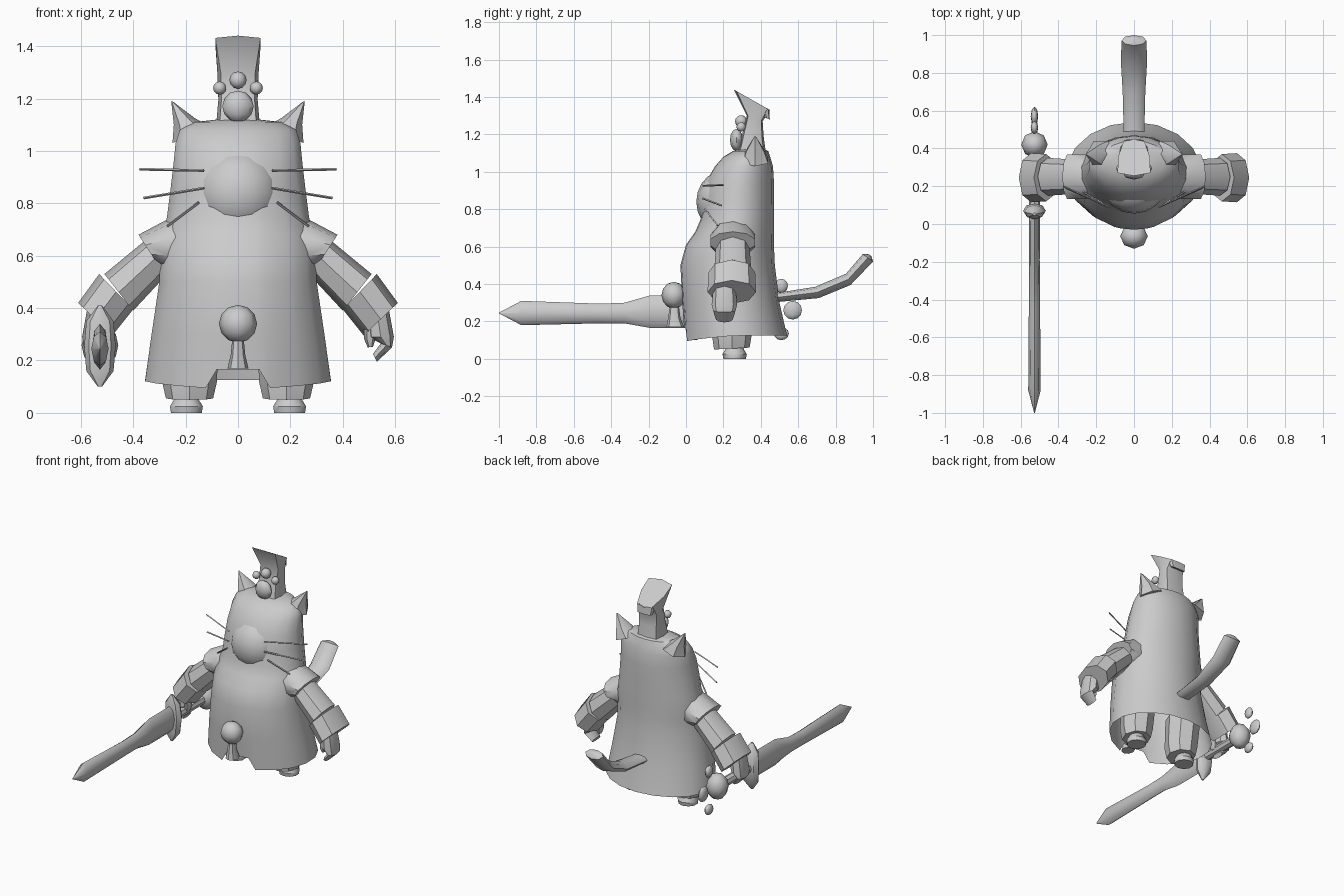
import bpy, bmesh, math
from mathutils import Vector

if "Cube" in bpy.data.objects:
    bpy.data.objects.remove(bpy.data.objects["Cube"])

grey = bpy.data.materials.new("plain grey")
grey.diffuse_color = (0.6, 0.6, 0.6, 1)
grey.use_nodes = True
grey.node_tree.nodes["Principled BSDF"].inputs["Base Color"].default_value = grey.diffuse_color


def finish(name, bm, angle=40):
    bmesh.ops.recalc_face_normals(bm, faces=bm.faces)
    me = bpy.data.meshes.new(name)
    bm.to_mesh(me)
    bm.free()
    me.materials.append(grey)
    ob = bpy.data.objects.new(name, me)
    bpy.context.collection.objects.link(ob)
    bpy.ops.object.select_all(action='DESELECT')
    ob.select_set(True)
    bpy.context.view_layer.objects.active = ob
    bpy.ops.object.shade_smooth_by_angle(angle=math.radians(angle))
    return ob


def loft(name, plane, centre, sections, angles=8, flip=1, power=1, open_start=False, hem=None):
    """Each section is (a0, b0, a1, b1, half_width[, taper]): two opposite
    edge points in the plane, and the half width across it."""
    if isinstance(angles, int):
        angles = [360 * i / angles for i in range(angles)]
    bm = bmesh.new()
    rings = []
    for k, (a0, b0, a1, b1, w, *taper) in enumerate(sections):
        if plane == 'yz':
            p, q, side = Vector((centre, a0, b0)), Vector((centre, a1, b1)), Vector((1, 0, 0))
        else:
            p, q, side = Vector((a0, centre, b0)), Vector((a1, centre, b1)), Vector((0, 1, 0))
        mid, half = (p + q) / 2, (p - q) / 2
        ring = []
        for d in angles:
            c, s = math.cos(math.radians(d)), math.sin(math.radians(d))
            c = math.copysign(abs(c) ** power, c)
            s = math.copysign(abs(s) ** power, s)
            t = 1 + (taper[0] * c if taper else 0)
            co = mid + half * c + side * (w * s * t)
            if hem and k == 0:
                co.z = hem(d)
            co.x *= flip
            ring.append(bm.verts.new(co))
        rings.append(ring)
    n = len(angles)
    for r0, r1 in zip(rings, rings[1:]):
        for i in range(n):
            j = (i + 1) % n
            bm.faces.new((r0[i], r0[j], r1[j], r1[i]))
    if not open_start:
        bm.faces.new(rings[0])
    bm.faces.new(rings[-1])
    return finish(name, bm)


def ball(name, centre, radii, u=8, v=6):
    bm = bmesh.new()
    bmesh.ops.create_uvsphere(bm, u_segments=u, v_segments=v, radius=1)
    for vert in bm.verts:
        vert.co = Vector(centre) + Vector([a * b for a, b in zip(vert.co, radii)])
    return finish(name, bm, 60)


def rod(name, start, end, r):
    a, b = Vector(start), Vector(end)
    bm = bmesh.new()
    bmesh.ops.create_cone(bm, segments=4, radius1=r, radius2=r, depth=(b - a).length, cap_ends=True)
    rot = (b - a).to_track_quat('Z', 'Y')
    for v in bm.verts:
        v.co = rot @ v.co + (a + b) / 2
    return finish(name, bm)


# Coat and head in one skin, open below with a notch in the front hem
def hem_height(d):
    d = min(d, 360 - d)
    if d < 15:
        return 0.165
    return 0.095 + 0.03 * min(1, (d - 20) / 70)


half = [13, 20, 40, 60, 80, 100, 120, 140, 160]
body_angles = [0] + half + [180] + [360 - d for d in reversed(half)]
profile = [(.11, .36, -.01, .54), (.30, .335, -.02, .50), (.50, .305, -.03, .475),
           (.61, .30, 0, .47), (.68, .29, .05, .47), (.75, .275, .08, .47),
           (.85, .262, .09, .47), (.95, .25, .11, .47), (1.03, .242, .155, .465),
           (1.08, .225, .20, .45), (1.11, .17, .25, .44), (1.12, .08, .29, .42)]
loft("coat_and_head", 'yz', 0, [(f, z, b, z, w) for z, w, f, b in profile],
     body_angles, open_start=True, hem=hem_height)
ball("muzzle", (0, .20, .84), (.165, .145, .165), 16, 10)

# Hat with a flaring slanted top and a flap behind
loft("hat", 'yz', 0, [(.27, 1.08, .43, 1.08, .085), (.30, 1.20, .415, 1.19, .075),
                      (.325, 1.30, .41, 1.27, .078), (.255, 1.44, .45, 1.33, .085, .25)],
     power=.5)
loft("hat_flap", 'yz', 0, [(.37, 1.37, .445, 1.33, .065), (.42, 1.29, .448, 1.28, .055)], power=.5)
ball("badge_pad", (0, .27, 1.17), (.06, .035, .06))
for x, z, r in ((-.07, 1.24, .025), (0, 1.27, .033), (.07, 1.24, .025)):
    ball("badge_toe", (x, .295, z), (r, r, r))

for s in (1, -1):
    # Ears
    loft("ear", 'xz', .37, [(.25, 1.03, .10, 1.09, .08), (.245, 1.10, .165, 1.125, .055),
                            (.255, 1.19, .248, 1.188, .005)], 6, s)
    # Whiskers
    for a, b in (((.13, .09, .925), (.375, .20, .93)), ((.13, .09, .858), (.36, .19, .82)),
                 ((.15, .10, .803), (.27, .17, .713))):
        rod("whisker", (a[0] * s, a[1], a[2]), (b[0] * s, b[1], b[2]), .005)
    # Arms
    loft("shoulder", 'xz', .25, [(.15, .78, .15, .53, .10), (.28, .733, .25, .53, .125),
                                 (.38, .68, .305, .565, .125)], 10, s)
    loft("arm", 'xz', .25, [(.34, .67, .27, .53, .09), (.51, .53, .40, .39, .10)], 8, s)
    loft("cuff", 'xz', .245, [(.53, .53, .40, .395, .125), (.61, .42, .48, .295, .13)], 8, s)
    loft("hand", 'xz', .205, [(.575, .40, .49, .35, .06), (.595, .29, .495, .29, .068),
                              (.588, .25, .545, .265, .06), (.53, .195, .515, .225, .045)], 8, s)
    loft("thumb", 'xz', .19, [(.53, .33, .48, .32, .03), (.525, .28, .482, .28, .03),
                              (.515, .252, .495, .25, .018)], 6, s)
    # Legs
    loft("trouser_leg", 'yz', .185, [(.15, .05, .34, .06, .09), (.14, .12, .35, .12, .105),
                                     (.15, .32, .38, .32, .11)], 8, s)
    loft("foot", 'yz', .197, [(.20, 0, .32, 0, .062), (.195, .025, .325, .025, .066),
                              (.21, .05, .31, .05, .05), (.22, .09, .30, .09, .04)], 10, s)

# Bell on the front of the coat
ball("bell", (0, -.065, .34), (.073, .066, .072))
loft("bell_tassel", 'yz', 0, [(-.105, .17, -.01, .17, .04), (-.095, .22, -.03, .22, .028),
                              (-.085, .30, -.04, .30, .02)])

# Tail
loft("tail", 'yz', 0, [(.40, .35, .40, .30, .05), (.50, .355, .50, .305, .055),
                       (.69, .385, .71, .325, .06), (.855, .455, .88, .395, .07),
                       (.945, .56, 1.0, .52, .065), (.975, .56, .99, .55, .02)])

# Sword along the depth axis, with paw-shaped pommel
X = -.527
loft("blade", 'yz', X, [(-1, .247, -1, .243, .002), (-.88, .31, -.88, .18, .033),
                        (-.46, .295, -.46, .19, .03), (-.33, .30, -.33, .19, .03),
                        (-.19, .34, -.19, .165, .028), (.05, .34, .05, .165, .03)])
loft("guard", 'yz', X, [(.045, .10, .06, .10, .008), (.025, .16, .10, .16, .052),
                        (.03, .255, .11, .255, .06), (.025, .35, .10, .35, .052),
                        (.045, .41, .06, .41, .008)])
loft("grip", 'yz', X, [(.06, .285, .06, .225, .03), (.38, .285, .38, .225, .03)])
ball("pommel_pad", (X, .42, .258), (.07, .07, .085))
for y, z, ry, rz in ((.57, .26, .05, .05), (.51, .39, .035, .038), (.51, .135, .04, .035)):
    ball("pommel_toe", (X, y, z), (.02, ry, rz))
